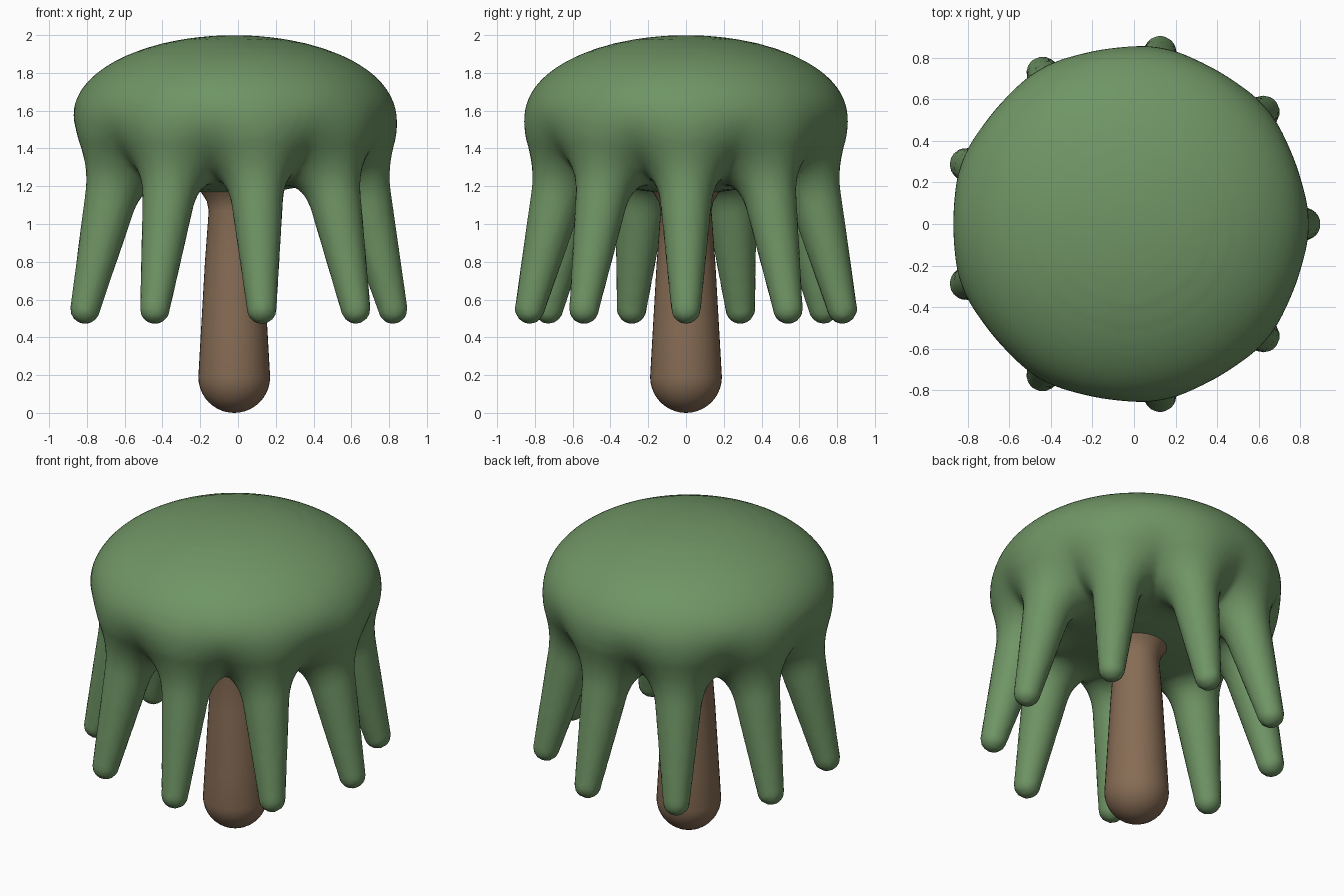
import bpy, bmesh, math
from mathutils import Vector, Matrix

if "Cube" in bpy.data.objects:
    bpy.data.objects.remove(bpy.data.objects["Cube"])

CX = -0.02                       # tree axis
N = 9                            # drooping strands
STEP = 2 * math.pi / N
CROWN_Z, CROWN_R, CROWN_H = 1.58, 0.85, 0.42
TOP, TIP = Vector((0.63, 0, 1.4)), Vector((0.84, 0, 0.55))
R_TOP, R_TIP = 0.165, 0.078
BLEND = 0.2


def material(name, rgb):
    m = bpy.data.materials.new(name)
    m.diffuse_color = (*rgb, 1)
    m.use_nodes = True
    m.node_tree.nodes["Principled BSDF"].inputs["Base Color"].default_value = m.diffuse_color
    return m


def add_object(name, mesh, mat=None):
    ob = bpy.data.objects.new(name, mesh)
    bpy.context.collection.objects.link(ob)
    if mat:
        mesh.materials.clear()
        mesh.materials.append(mat)
    for p in mesh.polygons:
        p.use_smooth = True
    return ob


# distance helpers for the softly blended crown
def strand_dist(p, ang):
    a = Vector((TOP.x * math.cos(ang), TOP.x * math.sin(ang), TOP.z))
    b = Vector((TIP.x * math.cos(ang), TIP.x * math.sin(ang), TIP.z))
    h = max(0, min(1, (p - a).dot(b - a) / (b - a).length_squared))
    return (p - a.lerp(b, h)).length - (R_TOP + (R_TIP - R_TOP) * h)


def smin(a, b, k):
    h = max(k - abs(a - b), 0) / k
    return min(a, b) - h * h * k / 4


def dist(p):
    r = math.hypot(p.x, p.y)
    ang = abs((math.atan2(p.y, p.x) + STEP / 2) % STEP - STEP / 2)
    q = Vector((r * math.cos(ang), r * math.sin(ang), p.z))
    z = p.z - CROWN_Z
    k0 = math.hypot(r / CROWN_R, z / CROWN_H)
    k1 = math.hypot(r / CROWN_R**2, z / CROWN_H**2)
    crown = k0 * (k0 - 1) / max(k1, 1e-6)
    strands = smin(strand_dist(q, 0), strand_dist(q, STEP), 0.05)
    return smin(crown, strands, BLEND)


# rough crown: ellipsoid plus tapered strands, fused by remesh
bm = bmesh.new()
bmesh.ops.create_uvsphere(bm, u_segments=48, v_segments=24, radius=1,
                          matrix=Matrix.Translation((0, 0, CROWN_Z)) @ Matrix.Diagonal((CROWN_R, CROWN_R, CROWN_H, 1)))
axis = TIP - TOP
for i in range(N):
    m = (Matrix.Rotation(i * STEP, 4, 'Z') @ Matrix.Translation((TOP + TIP) / 2)
         @ axis.to_track_quat('Z', 'Y').to_matrix().to_4x4())
    bmesh.ops.create_cone(bm, cap_ends=True, segments=20, radius1=R_TOP, radius2=R_TIP,
                          depth=axis.length, matrix=m)
    tip = Matrix.Rotation(i * STEP, 4, 'Z') @ Matrix.Translation(TIP)
    bmesh.ops.create_uvsphere(bm, u_segments=16, v_segments=10, radius=R_TIP, matrix=tip)
rough_mesh = bpy.data.meshes.new("rough_crown")
bm.to_mesh(rough_mesh)
bm.free()
rough = add_object("rough_crown", rough_mesh)
mod = rough.modifiers.new("fuse", 'REMESH')
mod.mode = 'VOXEL'
mod.voxel_size = 0.03
dg = bpy.context.evaluated_depsgraph_get()
mesh = bpy.data.meshes.new_from_object(rough.evaluated_get(dg))
bpy.data.objects.remove(rough)

# pull the fused crown onto the blended surface
E = 0.004
for v in mesh.vertices:
    p = v.co.copy()
    for _ in range(4):
        d = dist(p)
        if abs(d) < 0.001:
            break
        g = Vector([dist(p + e) - d for e in (Vector((E, 0, 0)), Vector((0, E, 0)), Vector((0, 0, E)))]) / E
        p -= g * (d / max(g.length_squared, 0.3))
    v.co = p + Vector((CX, 0, 0))
add_object("crown", mesh, material("leaf_green", (0.16, 0.30, 0.13)))

# trunk: lathed profile with rounded foot and small flare under the crown
R = 0.19
profile = [(R * math.sin(a), R - R * math.cos(a)) for a in [i * math.pi / 20 for i in range(11)]]
profile += [(0.178, 0.4), (0.155, 0.8), (0.135, 1.07), (0.145, 1.12), (0.17, 1.16), (0.2, 1.2), (0, 1.25)]
bm = bmesh.new()
vs = [bm.verts.new((CX + r, 0, z)) for r, z in profile]
es = [bm.edges.new(e) for e in zip(vs, vs[1:])]
bmesh.ops.spin(bm, geom=vs + es, cent=(CX, 0, 0), axis=(0, 0, 1), angle=2 * math.pi, steps=40)
bmesh.ops.remove_doubles(bm, verts=bm.verts, dist=1e-4)
bmesh.ops.recalc_face_normals(bm, faces=bm.faces)
trunk_mesh = bpy.data.meshes.new("trunk")
bm.to_mesh(trunk_mesh)
bm.free()
add_object("trunk", trunk_mesh, material("bark_brown", (0.24, 0.15, 0.09)))
